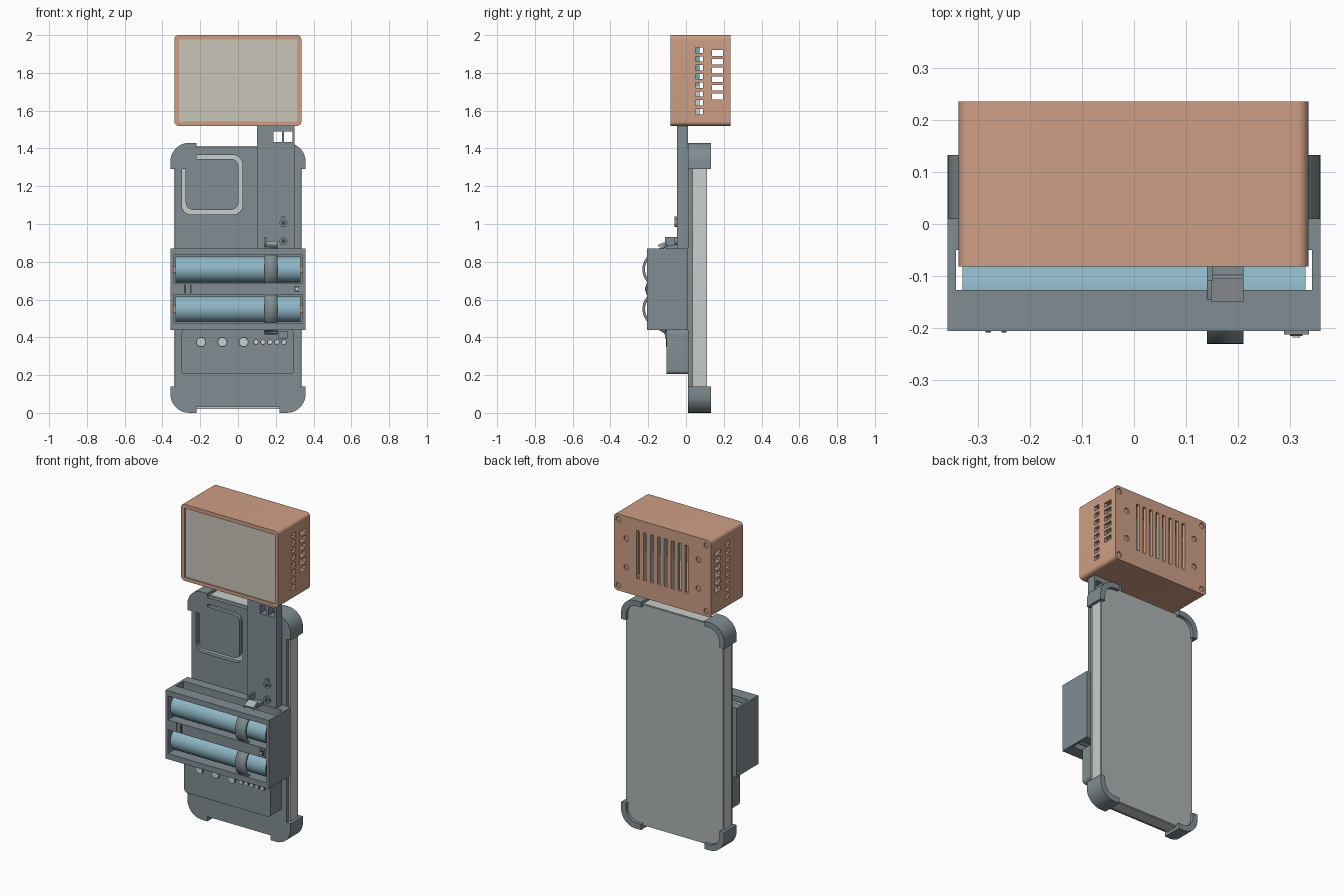
import bpy, bmesh
from math import sin, cos, pi, radians
from mathutils import Matrix, Vector

if "Cube" in bpy.data.objects:
    bpy.data.objects.remove(bpy.data.objects["Cube"])


def material(name, r, g, b):
    m = bpy.data.materials.new(name)
    m.use_nodes = True
    m.diffuse_color = (r, g, b, 1)
    m.node_tree.nodes["Principled BSDF"].inputs["Base Color"].default_value = (r, g, b, 1)
    return m


GREY = material("slate grey", .22, .27, .29)
ORANGE = material("terracotta", .62, .345, .235)
BLUE = material("battery blue", .27, .47, .56)
CREAM = material("diffuser cream", .58, .56, .48)
LIGHT = material("pale grey", .58, .62, .61)
SCREEN = material("screen grey", .42, .45, .46)
TEAL = material("board teal", .16, .40, .40)
DARK = material("dark grey", .05, .06, .065)


def finish(name, bm, mat):
    bmesh.ops.recalc_face_normals(bm, faces=bm.faces)
    me = bpy.data.meshes.new(name)
    bm.to_mesh(me)
    bm.free()
    me.materials.append(mat)
    me.shade_smooth()
    me.set_sharp_from_angle(angle=radians(32))
    ob = bpy.data.objects.new(name, me)
    bpy.context.scene.collection.objects.link(ob)
    return ob


def add_prism(bm, x, y, z, r=0):
    """Rounded rectangle in x-z, extruded along y; x, y, z are (min, max)."""
    if r == 0:
        pts = [(x[0], z[0]), (x[1], z[0]), (x[1], z[1]), (x[0], z[1])]
    else:
        pts = []
        corners = [(x[1] - r, z[1] - r), (x[0] + r, z[1] - r), (x[0] + r, z[0] + r), (x[1] - r, z[0] + r)]
        for q, (cx, cz) in enumerate(corners):
            for i in range(9):
                a = (q + i / 8) * pi / 2
                pts.append((cx + r * cos(a), cz + r * sin(a)))
    face = bm.faces.new([bm.verts.new((px, y[0], pz)) for px, pz in pts])
    ext = bmesh.ops.extrude_face_region(bm, geom=[face])["geom"]
    bmesh.ops.translate(bm, vec=(0, y[1] - y[0], 0), verts=[v for v in ext if isinstance(v, bmesh.types.BMVert)])


def add_cylinder(bm, centre, r, depth, axis, sides=24):
    rot = Matrix.Rotation(pi / 2, 4, 'X' if axis == 'Y' else 'Y')
    bmesh.ops.create_cone(bm, cap_ends=True, segments=sides, radius1=r, radius2=r, depth=depth,
                          matrix=Matrix.Translation(centre) @ rot)


def prism(name, mat, x, y, z, r=0):
    bm = bmesh.new()
    add_prism(bm, x, y, z, r)
    return finish(name, bm, mat)


def cylinder(name, mat, centre, r, depth, axis='Y'):
    bm = bmesh.new()
    add_cylinder(bm, centre, r, depth, axis)
    return finish(name, bm, mat)


def cut(ob, *boxes, cylinders=()):
    """Subtract separate boxes (and y-axis cylinders), then bake the result."""
    bm = bmesh.new()
    for b in boxes:
        add_prism(bm, *b)
    for c in cylinders:
        add_cylinder(bm, *c, 'Y', 16)
    cutter = finish("cutter", bm, ob.data.materials[0])
    mod = ob.modifiers.new("cut", 'BOOLEAN')
    mod.operation, mod.solver, mod.object = 'DIFFERENCE', 'EXACT', cutter
    dg = bpy.context.evaluated_depsgraph_get()
    me = bpy.data.meshes.new_from_object(ob.evaluated_get(dg))
    ob.modifiers.clear()
    ob.data = me
    bpy.data.objects.remove(cutter)
    me.shade_smooth()
    me.set_sharp_from_angle(angle=radians(32))


# Phone
prism("phone_body", LIGHT, (-.34, .34), (.035, .108), (.02, 1.412), .085)
prism("phone_screen", SCREEN, (-.335, .335), (.108, .112), (.025, 1.407), .082)
prism("camera_bump", GREY, (-.277, .002), (.012, .04), (1.075, 1.345), .04)

# Case back plate with camera window
plate = prism("case_plate", GREY, (-.33, .33), (.01, .035), (.03, 1.405), .03)
cut(plate, ((-.297, .024), (0, .05), (1.05, 1.365), .05))

# Corner bumpers: rounded shell with everything but the corners removed
bumpers = prism("corner_bumpers", GREY, (-.358, .358), (.01, .133), (0, 1.43), .1)
cut(bumpers, ((-.34, .34), (.035, .112), (.02, 1.412), .085))
cut(bumpers, ((-.325, .325), (.1, .2), (.035, 1.397), .075))
cut(bumpers, ((-.22, .22), (-.1, .2), (-.1, 1.6)))
cut(bumpers, ((-.5, .5), (-.1, .2), (.14, 1.29)))

# Lamp arm
arm = prism("lamp_arm", GREY, (.10, .30), (-.047, .01), (.87, 1.53))
cut(arm, ((.187, .232), (-.1, .1), (1.435, 1.49)), ((.243, .288), (-.1, .1), (1.435, 1.49)))
for z in (.91, 1.005):
    cylinder("arm_screw", GREY, (.24, -.05, z), .021, .02)
    cylinder("arm_screw_socket", DARK, (.24, -.059, z), .011, .006)
prism("arm_switch_tip", GREY, (.23, .25), (-.06, -.045), (1.025, 1.04))

# Lamp housing with vents and screw holes
shell = prism("lamp_housing", ORANGE, (-.337, .335), (-.082, .235), (1.52, 2.0), .022)
cut(shell, ((-.313, .313), (-.2, .213), (1.542, 1.976)))
vents = [((-.5, .5), (.05, .09), (1.581 + i * .0465, 1.609 + i * .0465)) for i in range(8)]
vents += [((-.5, .5), (.138, .195), (1.66 + i * .046, 1.69 + i * .046)) for i in range(6)]
vents += [((x - .011, x + .011), (.2, .3), (1.63, 1.93)) for x in [-.168 + i * .048 for i in range(8)]]
holes = [((sx * .305, .24, z), .017, .03) for sx in (-1, 1) for z in (1.553, 1.967)]
holes += [((sx * .25, .24, z), .017, .03) for sx in (-1, 1) for z in (1.68, 1.86)]
cut(shell, *vents, cylinders=holes)
prism("lamp_diffuser", CREAM, (-.313, .313), (-.075, -.055), (1.542, 1.976))
prism("lamp_board", TEAL, (-.27, .27), (.05, .072), (1.73, 1.965))
prism("lamp_driver", LIGHT, (-.27, .27), (.05, .072), (1.55, 1.73))

# Battery holder: two bays, slotted through top and bottom
holder = prism("battery_holder", GREY, (-.358, .358), (-.206, .01), (.44, .87))
cut(holder, ((-.342, .342), (-.3, -.05), (.475, .625)), ((-.342, .342), (-.3, -.05), (.687, .837)))
cut(holder, ((-.342, .342), (-.127, -.05), (.3, 1)))
prism("holder_divider", GREY, (-.325, .325), (-.13, -.04), (.628, .684))
for z in (.55, .76):
    cylinder("battery", BLUE, (0, -.132, z), .069, .66, 'X')
    for s in (-1, 1):
        prism("battery_contact", ORANGE, (s * .338 - .009, s * .338 + .009), (-.165, -.13), (z - .018, z + .018))
for x in (-.28, -.25):
    prism("holder_slit", DARK, (x - .005, x + .005), (-.209, -.2), (.632, .68))
prism("charge_socket", GREY, (.288, .336), (-.212, -.19), (.628, .684))
prism("charge_socket_hole", DARK, (.3, .324), (-.215, -.205), (.64, .672))
prism("charge_socket_tongue", LIGHT, (.305, .319), (-.218, -.21), (.648, .664))

# Strap running over both batteries
path = [(-.1, .89)]
for cz in (.76, .55):
    path += [(-.13 - .094 * cos(radians(a)), cz + .094 * sin(radians(a))) for a in range(60, -61, -10)]
path.append((-.1, .42))
bm = bmesh.new()
rows = [[bm.verts.new((x, y, z)) for x in (.14, .21)] for y, z in path]
for a, b in zip(rows, rows[1:]):
    bm.faces.new((a[0], a[1], b[1], b[0]))
strap = finish("battery_strap", bm, GREY)
thick = strap.modifiers.new("thickness", 'SOLIDIFY')
thick.thickness, thick.offset = .014, 0
tongue = prism("strap_tongue", SCREEN, (.148, .21), (-.04, .01), (-.006, .006))
tongue.matrix_world = Matrix.Translation(Vector((0, -.11, .9))) @ Matrix.Rotation(radians(25), 4, 'X')
prism("strap_hook", GREY, (.14, .21), (-.11, -.045), (.87, .89))
prism("strap_hook_post", GREY, (.14, .152), (-.11, -.045), (.87, .932))
prism("strap_buckle", DARK, (.14, .21), (-.115, -.06), (.415, .44))
prism("strap_clip", GREY, (.215, .262), (-.112, -.09), (.395, .43))

# Control box with buttons and indicator lights
prism("control_box", GREY, (-.302, .296), (-.102, .01), (.205, .44), .02)
for x in (-.195, -.083, .03):
    cylinder("button_rim", DARK, (x, -.103, .375), .027, .004)
    cylinder("button", LIGHT, (x, -.104, .375), .022, .006)
for i in range(5):
    cylinder("indicator_rim", DARK, (.095 + i * .037, -.103, .375), .015, .004)
    cylinder("indicator", LIGHT, (.095 + i * .037, -.104, .375), .011, .006)
